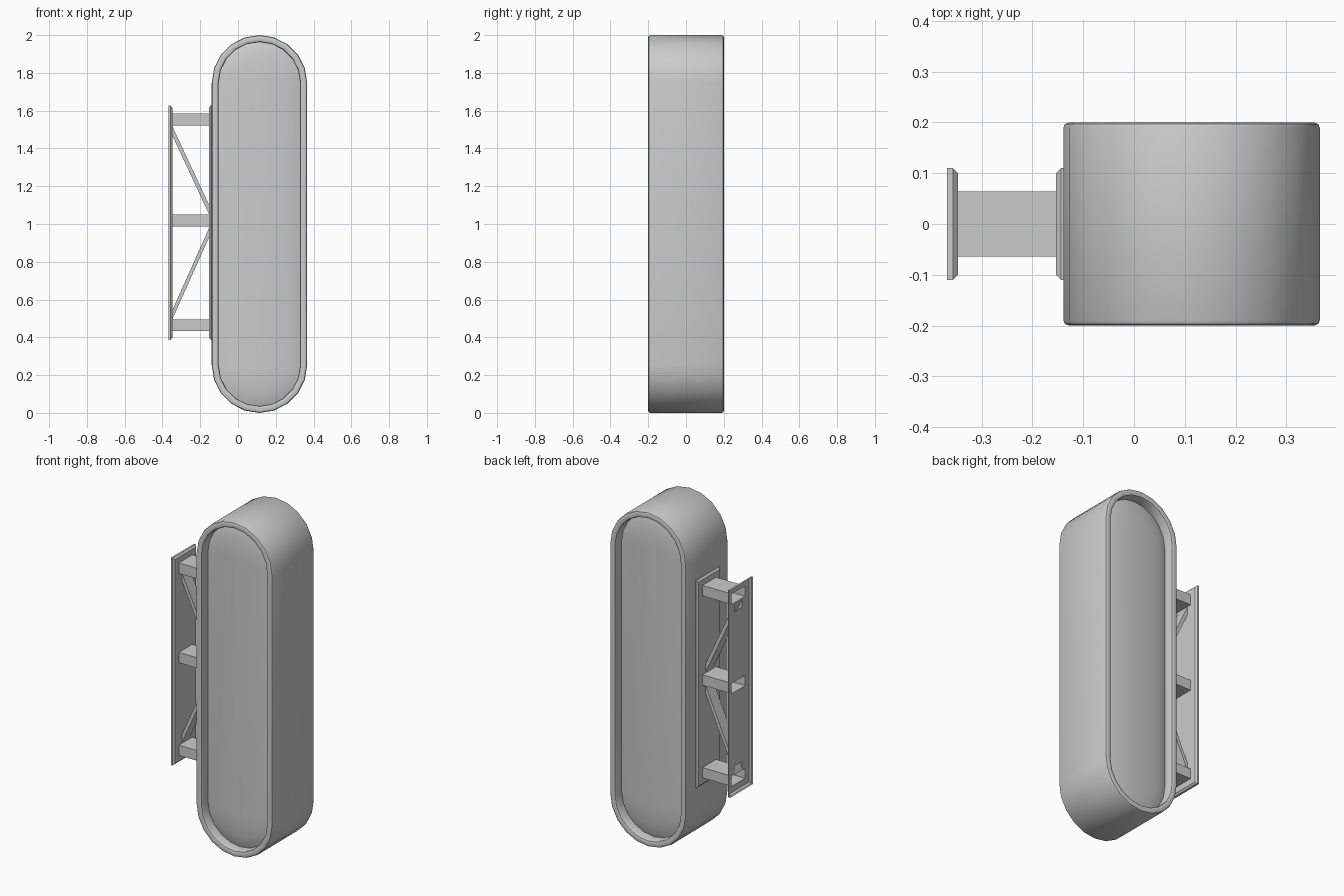
import bpy, bmesh
from math import pi, cos, sin, radians

if "Cube" in bpy.data.objects:
    bpy.data.objects.remove(bpy.data.objects["Cube"])

CX, R, SEG = 0.1135, 0.2525, 10


def finish(name, bm, smooth=False):
    mesh = bpy.data.meshes.new(name)
    bm.to_mesh(mesh)
    bm.free()
    ob = bpy.data.objects.new(name, mesh)
    bpy.context.collection.objects.link(ob)
    if smooth:
        bpy.ops.object.select_all(action='DESELECT')
        bpy.context.view_layer.objects.active = ob
        ob.select_set(True)
        bpy.ops.object.shade_smooth_by_angle(angle=radians(30))
    return ob


def loft(bm, rings):
    loops = [[bm.verts.new(p) for p in r] for r in rings]
    n = len(loops[0])
    for a, b in zip(loops, loops[1:]):
        for i in range(n):
            j = (i + 1) % n
            bm.faces.new((a[i], a[j], b[j], b[i]))
    return loops


def pill(offset, y):
    # Upright pill outline, inset by offset
    pts = []
    for zc, start in ((2 - R, 0), (R, pi)):
        for i in range(SEG + 1):
            a = start + pi * i / SEG
            pts.append((CX + (R - offset) * cos(a), y, zc + (R - offset) * sin(a)))
    return pts


# Light box shell: rounded rim, recessed and gently domed panels on both faces
half = [(0.22, 0.163), (0.16, 0.160), (0.10, 0.154), (0.06, 0.146), (0.037, 0.138),
        (0.037, 0.190), (0.034, 0.197), (0.027, 0.2), (0.011, 0.2), (0.003, 0.197), (0, 0.19)]
section = [(o, -y) for o, y in half] + half[::-1]
bm = bmesh.new()
loops = loft(bm, [pill(o, y) for o, y in section])
bm.faces.new(loops[0])
bm.faces.new(loops[-1])
bmesh.ops.recalc_face_normals(bm, faces=bm.faces)
finish("sign_box", bm, True)

# Bracket layout
XO, XI = -0.347, -0.154
PZ, PH, PW = 1.007, 0.61, 0.10
ARM_W, BRACE_W = 0.064, 0.036
arms = [(0.433, 0.494), (0.987, 1.049), (1.521, 1.584)]
# Braces: z range at the outer plate, z range at the inner plate
braces = [((0.497, 0.545), (0.927, 0.977)), ((1.467, 1.516), (1.053, 1.103))]
holes = [(ARM_W, lo, hi) for lo, hi in arms] + [(BRACE_W, *a) for a, _ in braces]


def rect(x, w, lo, hi):
    return [(x, -w, lo), (x, w, lo), (x, w, hi), (x, -w, hi)]


def plate(name, x, direction, cut):
    # Open-backed tray with chamfered edges; face has openings for hollow arms
    bm = bmesh.new()
    loft(bm, [rect(x + direction * d, PW + g, PZ - PH - g, PZ + PH + g)
              for d, g in ((0, 0), (0.010, 0.010), (0.021, 0.010))])
    ys = [-PW, -ARM_W, -BRACE_W, BRACE_W, ARM_W, PW]
    zs = sorted({PZ - PH, PZ + PH, *(z for h in cut for z in h[1:])})
    for y0, y1 in zip(ys, ys[1:]):
        for z0, z1 in zip(zs, zs[1:]):
            y, z = (y0 + y1) / 2, (z0 + z1) / 2
            if not any(abs(y) < w and lo < z < hi for w, lo, hi in cut):
                bm.faces.new([bm.verts.new(p) for p in
                              ((x, y0, z0), (x, y1, z0), (x, y1, z1), (x, y0, z1))])
    bmesh.ops.remove_doubles(bm, verts=bm.verts, dist=1e-5)
    bmesh.ops.dissolve_limit(bm, angle_limit=0.01, verts=bm.verts, edges=bm.edges)
    bmesh.ops.recalc_face_normals(bm, faces=bm.faces)
    face = max(bm.faces, key=lambda f: f.calc_area())
    if face.normal.x * direction > 0:
        bmesh.ops.reverse_faces(bm, faces=bm.faces)
    finish(name, bm)


plate("wall_plate", XO, -1, holes)
plate("box_plate", XI, 1, [])


def tube(name, w, outer, inner):
    # Hollow arm between the two plates
    bm = bmesh.new()
    loft(bm, [rect(XO, w, *outer), rect(XI, w, *inner)])
    bm.normal_update()
    bm.faces.ensure_lookup_table()
    if bm.faces[0].normal.z > 0:
        bmesh.ops.reverse_faces(bm, faces=bm.faces)
    finish(name, bm)


for i, z in enumerate(arms):
    tube(f"bracket_arm_{i + 1}", ARM_W, z, z)
for i, (a, b) in enumerate(braces):
    tube(f"diagonal_brace_{i + 1}", BRACE_W, a, b)
